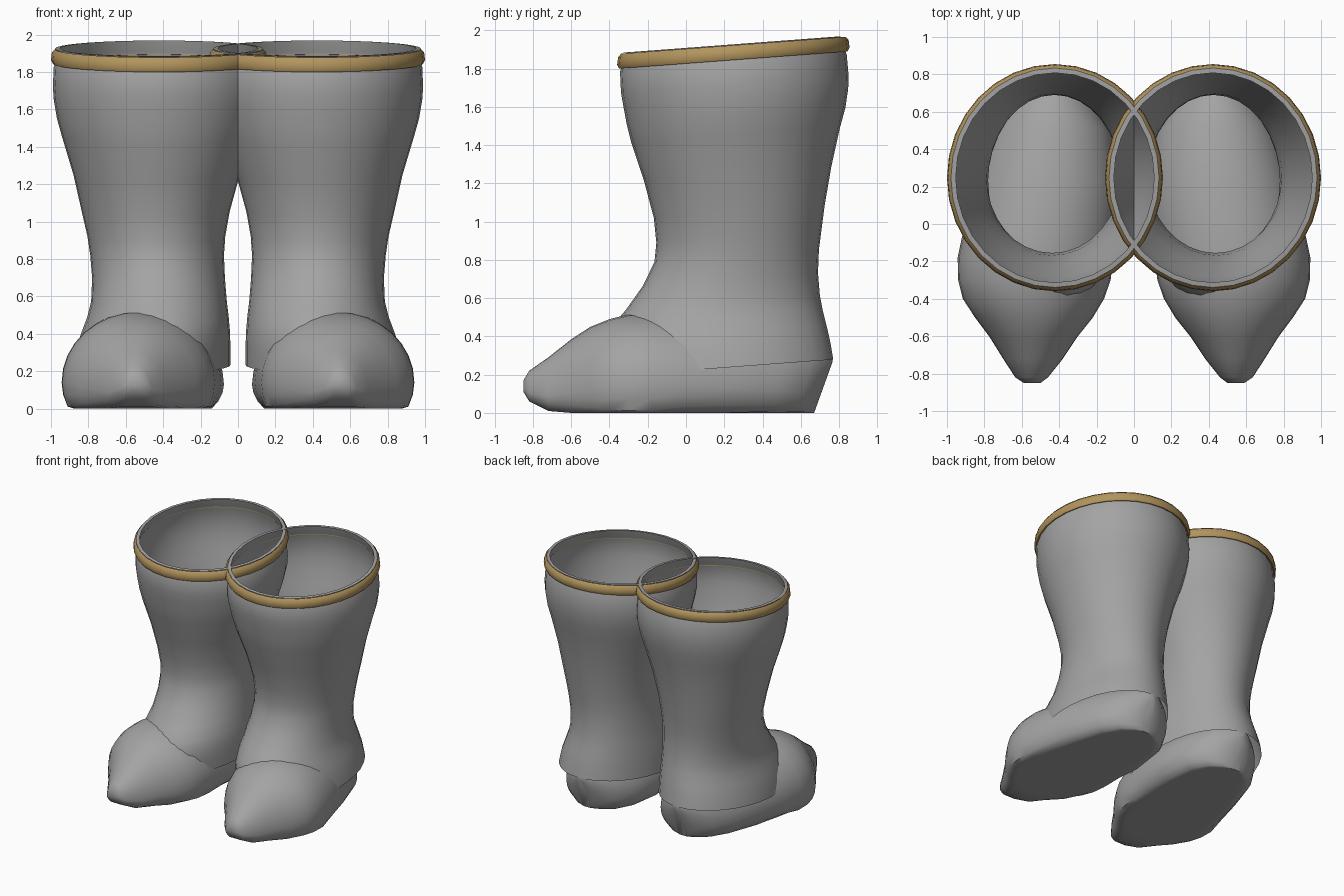
import bpy, bmesh, math

cube = bpy.data.objects.get("Cube")
if cube:
    bpy.data.objects.remove(cube, do_unlink=True)

SIDES = 32
TILT = 0.075


def material(name, rgb):
    mat = bpy.data.materials.new(name)
    mat.use_nodes = True
    mat.diffuse_color = (*rgb, 1)
    mat.node_tree.nodes["Principled BSDF"].inputs["Base Color"].default_value = (*rgb, 1)
    return mat


GREY = material("grey rubber", (0.37, 0.37, 0.375))
GOLD = material("gold trim", (0.45, 0.30, 0.11))


def loft(name, rings, mat, side, caps=False, closed=False):
    """Skin a list of point rings; side -1 mirrors the part to the right."""
    bm = bmesh.new()
    rows = [[bm.verts.new((side * x, y, z)) for x, y, z in ring] for ring in rings]
    pairs = list(zip(rows, rows[1:]))
    if closed:
        pairs.append((rows[-1], rows[0]))
    for a, b in pairs:
        for i in range(SIDES):
            j = (i + 1) % SIDES
            bm.faces.new((a[i], a[j], b[j], b[i]))
    if caps:
        bm.faces.new(rows[0])
        bm.faces.new(rows[-1])
    bmesh.ops.recalc_face_normals(bm, faces=bm.faces)
    mesh = bpy.data.meshes.new(name)
    bm.to_mesh(mesh)
    bm.free()
    mesh.materials.append(mat)
    obj = bpy.data.objects.new(name, mesh)
    bpy.context.collection.objects.link(obj)
    bpy.ops.object.select_all(action='DESELECT')
    obj.select_set(True)
    bpy.context.view_layer.objects.active = obj
    bpy.ops.object.shade_smooth_by_angle(angle=math.radians(45))


def angles():
    return [2 * math.pi * i / SIDES for i in range(SIDES)]


def oval(z, x0, x1, y0, y1, grow=0.0):
    """Nearly level oval, higher at the back."""
    pts = []
    for a in angles():
        x = (x0 + x1) / 2 + ((x1 - x0) / 2 + grow) * math.cos(a)
        y = (y0 + y1) / 2 + ((y1 - y0) / 2 + grow) * math.sin(a)
        pts.append((x, y, z + TILT * (y - 0.25)))
    return pts


def foot_section(y, x0, x1, bottom, top, lean, flat):
    """Upright section: domed above, flat sole below; flat widens the sole."""
    mid = bottom + 0.27 * (top - bottom)
    pts = []
    for a in angles():
        c, s = math.cos(a), math.sin(a)
        x = (x0 + x1) / 2 + (x1 - x0) / 2 * c
        if s >= 0:
            z = mid + (top - mid) * s
        else:
            z = max(bottom, mid - flat * (mid - bottom) * abs(s))
        pts.append((x, y + lean * z, z))
    return pts


# Shaft rings: height, inner x, outer x, front y, back y
RIM = (-0.14, 0.985, -0.345, 0.84)
SHAFT = [
    (1.83, *RIM),
    (1.72, -0.145, 0.99, -0.34, 0.85),
    (1.65, -0.138, 0.985, -0.328, 0.848),
    (1.55, -0.115, 0.968, -0.31, 0.833),
    (1.45, -0.085, 0.94, -0.285, 0.805),
    (1.25, -0.01, 0.88, -0.22, 0.76),
    (1.05, 0.045, 0.835, -0.168, 0.725),
    (0.92, 0.068, 0.805, -0.155, 0.708),
    (0.82, 0.075, 0.79, -0.165, 0.695),
    (0.70, 0.07, 0.78, -0.225, 0.69),
    (0.58, 0.06, 0.785, -0.315, 0.70),
    (0.50, 0.05, 0.805, -0.39, 0.715),
    (0.42, 0.043, 0.835, -0.43, 0.735),
    (0.33, 0.04, 0.865, -0.44, 0.755),
    (0.24, 0.04, 0.88, -0.43, 0.77),
]

# Foot sections: y, inner x, outer x, bottom, top, backward lean, sole flatness
FOOT = [
    (-0.85, 0.50, 0.59, 0.11, 0.17, 0, 1.2),
    (-0.82, 0.46, 0.635, 0.06, 0.22, 0, 1.2),
    (-0.72, 0.38, 0.70, 0.01, 0.29, 0, 1.3),
    (-0.60, 0.30, 0.775, 0, 0.385, 0, 1.6),
    (-0.50, 0.22, 0.85, 0, 0.45, 0, 2.0),
    (-0.40, 0.16, 0.915, 0, 0.49, 0, 2.3),
    (-0.30, 0.125, 0.94, 0, 0.515, 0, 2.4),
    (-0.18, 0.11, 0.943, 0, 0.52, 0, 2.4),
    (0.0, 0.09, 0.905, 0, 0.51, 0, 2.0),
    (0.2, 0.075, 0.855, 0, 0.48, 0.05, 1.8),
    (0.45, 0.115, 0.765, 0, 0.43, 0.2, 1.7),
    (0.58, 0.20, 0.67, 0, 0.37, 0.3, 1.7),
    (0.645, 0.31, 0.57, 0, 0.31, 0.36, 1.7),
    (0.67, 0.40, 0.49, 0, 0.27, 0.36, 1.7),
]

# Trim profile: height, offset from the rim oval
TRIM = [(1.922, -0.006), (1.905, 0.01), (1.865, 0.015), (1.845, 0.005), (1.85, -0.01)]

# Lip profile above the shaft, from outside edge inwards and down
LIP = [(1.925, -0.006), (1.927, -0.032), (1.87, -0.016)]

for label, side in (("left", 1), ("right", -1)):
    # Shaft narrowing to a thin turned lip
    lip = [oval(z, *RIM, g) for z, g in LIP]
    loft(label + "_shaft", lip + [oval(*r) for r in SHAFT], GREY, side)
    # Foot and sole
    loft(label + "_foot", [foot_section(*r) for r in FOOT], GREY, side, caps=True)
    # Gold band round the mouth
    loft(label + "_trim", [oval(z, *RIM, g) for z, g in TRIM], GOLD, side, closed=True)
